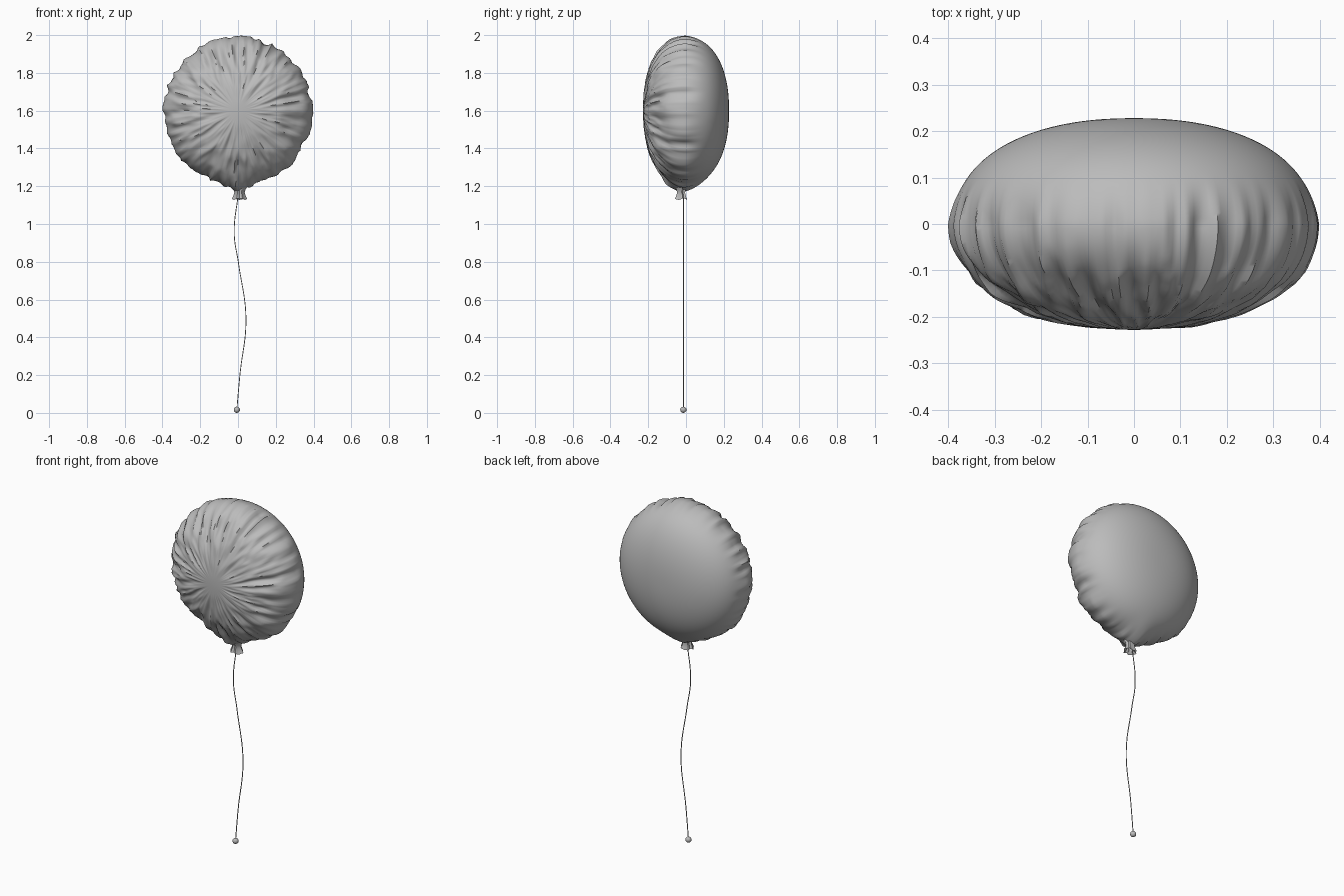
import bpy, bmesh, math
from mathutils import Vector, noise

cube = bpy.data.objects.get("Cube")
if cube:
    bpy.data.objects.remove(cube)

grey = bpy.data.materials.new("foil grey")
grey.use_nodes = True
GREY = (0.5, 0.5, 0.5, 1)
grey.diffuse_color = GREY
grey.node_tree.nodes["Principled BSDF"].inputs["Base Color"].default_value = GREY


def finish(name, bm, sharp=60):
    bmesh.ops.recalc_face_normals(bm, faces=bm.faces)
    mesh = bpy.data.meshes.new(name)
    bm.to_mesh(mesh)
    bm.free()
    obj = bpy.data.objects.new(name, mesh)
    bpy.context.collection.objects.link(obj)
    mesh.materials.append(grey)
    bpy.ops.object.select_all(action="DESELECT")
    obj.select_set(True)
    bpy.context.view_layer.objects.active = obj
    bpy.ops.object.shade_smooth_by_angle(angle=math.radians(sharp))
    return obj


def pleat(angle, run, freq, seed):
    """Ridged noise that repeats round the rim and stretches along the radius."""
    p = Vector((math.cos(angle) * freq, math.sin(angle) * freq, run + seed))
    return 0.6 - 2 * abs(noise.noise(p))


# Balloon: a flattened sphere with its poles at front and back
CENTRE, RADIUS, DEPTH = 1.6, 0.388, 0.228
bm = bmesh.new()
bmesh.ops.create_uvsphere(bm, u_segments=200, v_segments=80, radius=1)
for v in bm.verts:
    ring = min(1, math.hypot(v.co.x, v.co.y))
    side = v.co.z                      # -1 front, +1 back
    angle = math.atan2(v.co.y, v.co.x)
    power = 0.9 if side > 0 else 0.97
    rho = RADIUS * ring ** power
    depth = math.copysign(DEPTH * abs(side) ** power, side)

    # Pleats are strong over the front and fade just behind the seam
    front = 1 if side < 0 else max(0, 1 - side / 0.45) ** 2
    spread = min(1, max(0, (rho / RADIUS - 0.15) / 0.6))
    fold = pleat(angle, rho * 5, 6, 3) * 0.7 + pleat(angle, rho * 9, 11, 8) * 0.3
    bump = 0.024 * front * spread * fold
    dimple = noise.noise(Vector((v.co.x * 5, v.co.y * 5, 4))) * 0.008 * front * ring
    rho += (bump + dimple) * ring
    depth += (bump + dimple) * side

    # Foil gathers into the neck at the bottom
    away = (angle + math.pi / 2) / 0.16
    gather = math.exp(-away * away) * ring ** 8
    rho += 0.035 * gather
    depth -= 0.02 * gather
    v.co = (rho * math.cos(angle), depth, CENTRE + rho * math.sin(angle))
finish("balloon", bm)

# Neck: gathered tube, flared and open at the lower end
bm = bmesh.new()
SIDES = 32
profile = [(1.25, 0.075), (1.215, 0.05), (1.185, 0.029), (1.165, 0.024),
           (1.145, 0.03), (1.132, 0.036), (1.138, 0.026), (1.165, 0.012)]
rings = []
for z, r in profile:
    ring = []
    for i in range(SIDES):
        a = math.tau * i / SIDES
        rr = r * (1 + 0.13 * math.cos(6 * a) + 0.08 * math.sin(9 * a))
        ring.append(bm.verts.new((0.008 + rr * math.cos(a), -0.025 + rr * 0.85 * math.sin(a),
                                  z + 0.004 * math.sin(3 * a))))
    rings.append(ring)
for low, high in zip(rings, rings[1:]):
    for i in range(SIDES):
        j = (i + 1) % SIDES
        bm.faces.new((low[i], low[j], high[j], high[i]))
bm.faces.new(rings[-1])
finish("neck", bm)

# String: thin swaying curve
curve = bpy.data.curves.new("string", "CURVE")
curve.dimensions = "3D"
curve.bevel_depth = 0.0025
curve.bevel_resolution = 1
curve.use_fill_caps = True
path = [(0.003, 1.17), (-0.02, 0.95), (0.003, 0.79), (0.042, 0.5), (0.01, 0.2), (-0.006, 0.02)]
spline = curve.splines.new("BEZIER")
spline.bezier_points.add(len(path) - 1)
for point, (x, z) in zip(spline.bezier_points, path):
    point.co = (x, -0.014, z)
    point.handle_left_type = point.handle_right_type = "AUTO"
curve.materials.append(grey)
bpy.context.collection.objects.link(bpy.data.objects.new("string", curve))

# Bead at the end of the string
bm = bmesh.new()
bmesh.ops.create_uvsphere(bm, u_segments=16, v_segments=10, radius=0.0165)
bmesh.ops.translate(bm, verts=bm.verts, vec=(-0.006, -0.014, 0.0165))
finish("bead", bm)
